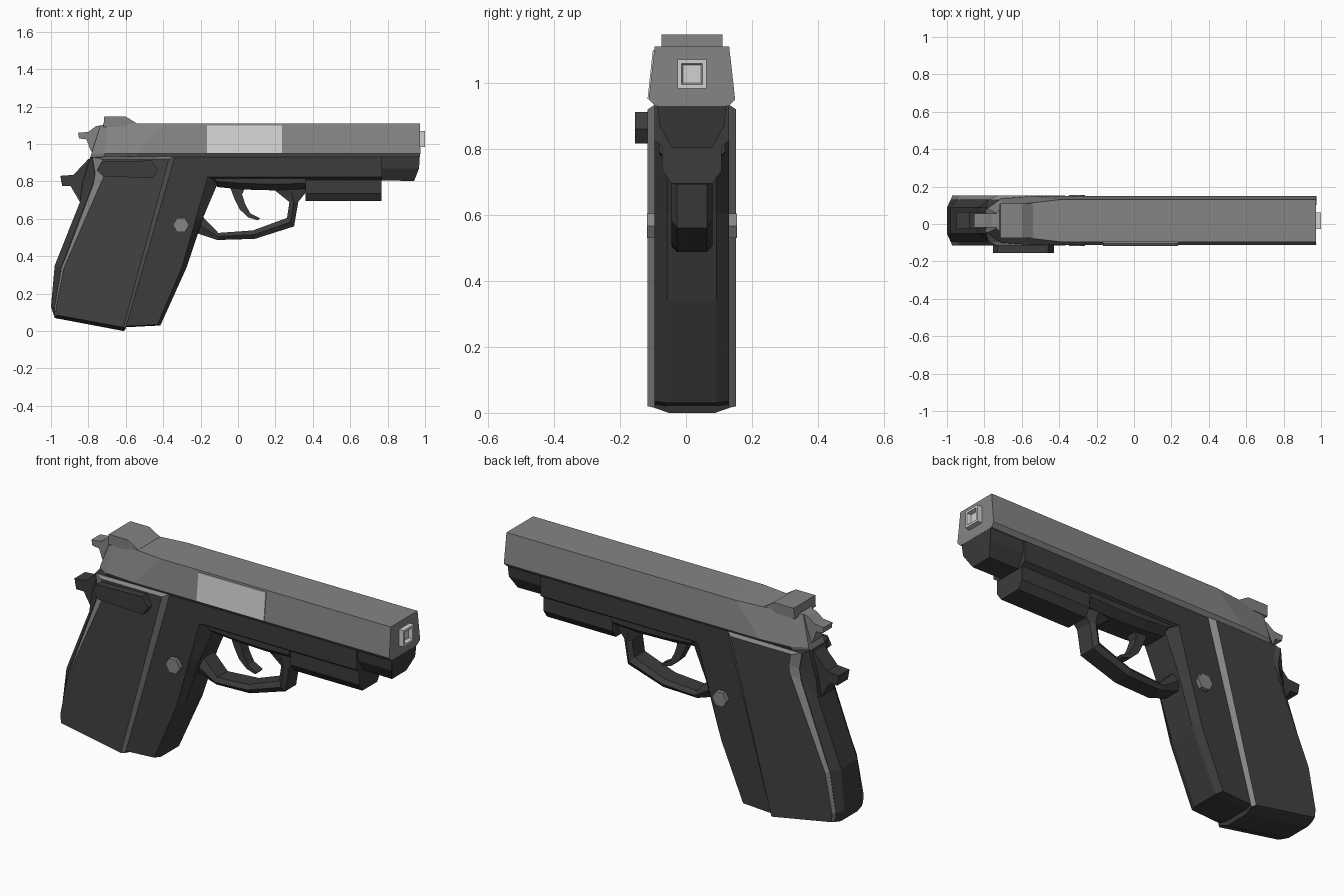
import bpy, bmesh, math

CY = 0.018  # centre plane of the body


def material(name, v):
    m = bpy.data.materials.new(name)
    m.diffuse_color = (v, v, v, 1)
    return m


STEEL = material("grey steel", 0.235)
DARK = material("dark frame", 0.045)
GRIP = material("charcoal grip", 0.055)
LIGHT = material("bright metal", 0.64)


def loft(name, rings, *mats):
    """Skin equal-length rings of 3D points and cap both ends."""
    bm = bmesh.new()
    vs = [[bm.verts.new((x, y + CY, z)) for x, y, z in r] for r in rings]
    n = len(rings[0])
    for a, b in zip(vs, vs[1:]):
        for i in range(n):
            j = (i + 1) % n
            bm.faces.new((a[i], a[j], b[j], b[i]))
    bm.faces.new(vs[0])
    bm.faces.new(vs[-1])
    bmesh.ops.recalc_face_normals(bm, faces=bm.faces)
    me = bpy.data.meshes.new(name)
    bm.to_mesh(me)
    bm.free()
    ob = bpy.data.objects.new(name, me)
    for m in mats:
        me.materials.append(m)
    bpy.context.collection.objects.link(ob)
    return ob


def side(pts, y):
    """Side-view outline placed at depth y."""
    return [(x, y, z) for x, z in pts]


def sym(pts):
    """Mirror a half section of (x, half_width, z) across the centre plane."""
    return [(x, h, z) for x, h, z in pts] + [(x, -h, z) for x, h, z in reversed(pts)]


def plate(name, pts, h, mat):
    return loft(name, [side(pts, -h), side(pts, h)], mat)


def chamfered(name, outer, core, h_outer, h_core, mat):
    """Outline that is full at the core and shrinks to the outer side faces."""
    return loft(name, [side(outer, -h_outer), side(core, -h_core),
                       side(core, h_core), side(outer, h_outer)], mat)


# Slide, tapering at the rear
loft("slide", [
    sym([(0.972, 0.112, 0.93), (0.975, 0.131, 0.95), (0.972, 0.113, 1.11)]),
    sym([(-0.54, 0.112, 0.93), (-0.54, 0.131, 0.95), (-0.39, 0.113, 1.11)]),
    sym([(-0.72, 0.105, 0.93), (-0.71, 0.118, 0.95), (-0.70, 0.078, 1.108)]),
    sym([(-0.79, 0.06, 0.93), (-0.785, 0.065, 0.945), (-0.735, 0.04, 1.10)]),
], STEEL)

# Rear sight
loft("rear_sight", [
    sym([(-0.72, 0.088, 1.09), (-0.715, 0.092, 1.147)]),
    sym([(-0.60, 0.092, 1.09), (-0.60, 0.092, 1.147)]),
    sym([(-0.54, 0.092, 1.09), (-0.54, 0.092, 1.110)]),
], STEEL)

# Hammer at the back of the slide
plate("hammer", [(-0.71, 1.105), (-0.76, 1.095), (-0.80, 1.065), (-0.855, 1.06),
                 (-0.85, 1.03), (-0.81, 1.025), (-0.79, 0.97), (-0.77, 0.94),
                 (-0.71, 0.94)], 0.037, STEEL)

# Ejection port plate on the front side only
loft("ejection_port", [
    [(x, -0.120, 0.952), (x, -0.1345, 0.952), (x, -0.1185, 1.10), (x, -0.105, 1.10)]
    for x in (-0.165, 0.235)], LIGHT)

# Muzzle: square ring with a recess
loft("muzzle", [
    [(x, a * h, 1.027 + b * h) for a, b in ((-1, -1), (1, -1), (1, 1), (-1, 1))]
    for x, h in ((0.96, 0.044), (1.0, 0.044), (1.0, 0.032), (0.98, 0.027))], LIGHT)

# Frame below the slide, and its nose
loft("frame", [sym([(x, 0.113, 0.94), (x, 0.113, 0.825), (x, 0.085, 0.805)])
               for x in (-0.36, 0.77)], DARK)
loft("frame_nose", [
    sym([(0.74, 0.105, 0.94), (0.74, 0.098, 0.87), (0.74, 0.06, 0.805)]),
    sym([(0.972, 0.105, 0.94), (0.968, 0.098, 0.87), (0.942, 0.06, 0.803)]),
], DARK)
loft("accessory_rail", [
    sym([(x0, 0.09, 0.82), (x0, 0.09, 0.735), (x0, 0.062, 0.695)])
    for x0 in (0.36, 0.768)], DARK)

# Grip core with chamfered backstrap
edge = [(-0.335, 0.935), (-0.60, 0.015), (-0.975, 0.08), (-0.98, 0.13),
        (-0.945, 0.34), (-0.775, 0.79), (-0.765, 0.84), (-0.78, 0.93)]
core = [(-0.335, 0.935), (-0.61, 0.0), (-0.98, 0.07), (-1.0, 0.13),
        (-0.98, 0.35), (-0.845, 0.69), (-0.83, 0.80), (-0.79, 0.93)]
chamfered("backstrap", edge, core, 0.113, 0.07, DARK)

# Grip panels: dark faces with a steel-coloured bevelled border
inset = [(-0.37, 0.92), (-0.613, 0.02), (-0.967, 0.085), (-0.972, 0.13),
         (-0.93, 0.34), (-0.725, 0.81), (-0.72, 0.86), (-0.73, 0.92)]
for s, label in ((-1, "front"), (1, "back")):
    p = loft("grip_panel_" + label, [side(edge, s * 0.111), side(inset, s * 0.134)],
             GRIP, STEEL)
    for f in p.data.polygons:
        f.material_index = 0 if abs(f.normal.y) > 0.97 or f.normal.z < -0.3 and abs(f.normal.x) < 0.3 else 1

# Tang behind the grip
plate("tang", [(-0.75, 0.93), (-0.80, 0.92), (-0.88, 0.835), (-0.95, 0.83),
               (-0.94, 0.775), (-0.895, 0.775), (-0.845, 0.69), (-0.75, 0.70)], 0.045, DARK)

# Front strap of the grip
chamfered("front_strap",
          [(-0.36, 0.93), (-0.16, 0.83), (-0.225, 0.60), (-0.30, 0.34), (-0.43, 0.035), (-0.61, 0.025)],
          [(-0.36, 0.93), (-0.10, 0.81), (-0.185, 0.61), (-0.275, 0.34), (-0.415, 0.03), (-0.61, 0.02)],
          0.113, 0.075, DARK)

# Trigger guard: a faceted band along outer and inner edges, and its roof
guard = [((-0.26, 0.58), (-0.20, 0.66)), ((-0.24, 0.53), (-0.187, 0.61)),
         ((-0.11, 0.487), (-0.105, 0.525)), ((0.09, 0.493), (0.08, 0.538)),
         ((0.30, 0.56), (0.262, 0.605)), ((0.322, 0.69), (0.275, 0.69)),
         ((0.37, 0.75), (0.20, 0.75)), ((0.37, 0.82), (0.19, 0.82))]
loft("trigger_guard", [
    sym([(o[0], 0.045, o[1]),
         ((o[0] + i[0]) / 2, 0.062, (o[1] + i[1]) / 2),
         (i[0], 0.045, i[1])]) for o, i in guard], DARK)
chamfered("guard_roof",
          [(-0.15, 0.83), (-0.11, 0.80), (0.02, 0.79), (0.2, 0.785), (0.36, 0.79), (0.36, 0.83)],
          [(-0.15, 0.83), (-0.11, 0.77), (0.02, 0.757), (0.2, 0.752), (0.36, 0.76), (0.36, 0.83)],
          0.10, 0.06, DARK)

# Trigger
plate("trigger", [(-0.05, 0.79), (-0.02, 0.71), (0.01, 0.65), (0.055, 0.608), (0.107, 0.592),
                  (0.117, 0.603), (0.065, 0.63), (0.038, 0.68), (0.022, 0.73), (0.045, 0.79)],
      0.026, DARK)

# Hexagonal pin through the frame
plate("hex_pin", [(-0.305 + 0.043 * math.cos(k * math.pi / 3), 0.567 + 0.043 * math.sin(k * math.pi / 3))
                  for k in range(6)], 0.136, STEEL)

# Safety lever on the front side only
lever = [(-0.755, 0.86), (-0.73, 0.905), (-0.46, 0.912), (-0.428, 0.86), (-0.455, 0.817), (-0.72, 0.828)]
loft("safety_lever", [side(lever, -0.125), side(lever, -0.173)], DARK)
